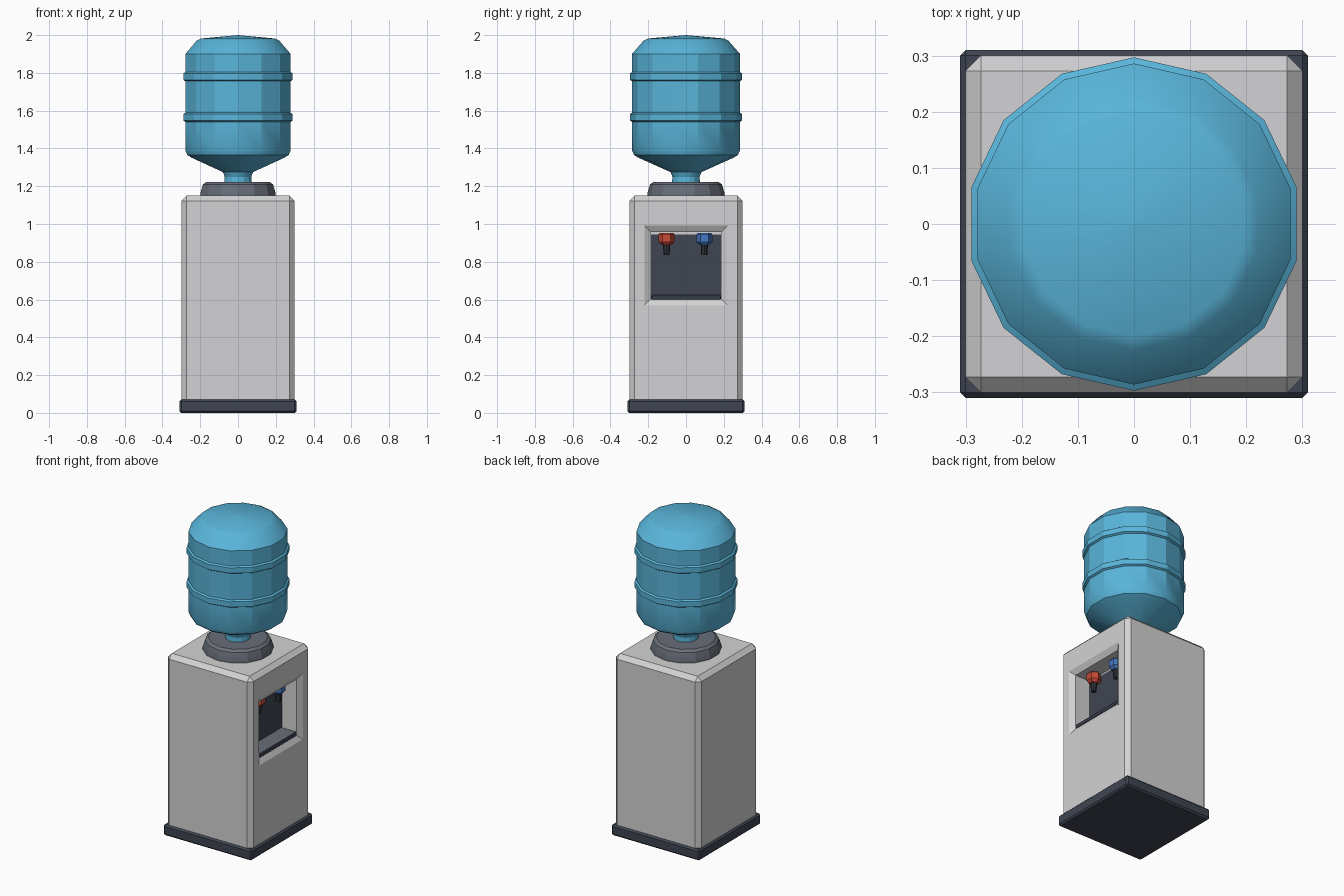
import bpy, bmesh, math
from mathutils import Vector

old = bpy.data.objects.get("Cube")
if old:
    bpy.data.objects.remove(old, do_unlink=True)


def material(name, r, g, b):
    m = bpy.data.materials.new(name)
    m.use_nodes = True
    m.diffuse_color = (r, g, b, 1)
    m.node_tree.nodes["Principled BSDF"].inputs["Base Color"].default_value = (r, g, b, 1)
    return m


LIGHT = material("light grey plastic", 0.65, 0.65, 0.66)
DARK = material("dark slate plastic", 0.05, 0.06, 0.085)
GREY = material("mid grey plastic", 0.14, 0.155, 0.19)
BLACK = material("nozzle black", 0.03, 0.033, 0.042)
WATER = material("bottle blue", 0.10, 0.46, 0.70)
RED = material("hot red", 0.58, 0.07, 0.04)
BLUE = material("cold blue", 0.06, 0.19, 0.55)


def finish(bm, name, mat, smooth_angle=None):
    bmesh.ops.recalc_face_normals(bm, faces=bm.faces)
    mesh = bpy.data.meshes.new(name)
    bm.to_mesh(mesh)
    bm.free()
    mesh.materials.append(mat)
    ob = bpy.data.objects.new(name, mesh)
    bpy.context.collection.objects.link(ob)
    if smooth_angle:
        bpy.ops.object.select_all(action='DESELECT')
        ob.select_set(True)
        bpy.context.view_layer.objects.active = ob
        bpy.ops.object.shade_smooth_by_angle(angle=math.radians(smooth_angle))
    return ob


def box(name, mat, low, high, bevel=0):
    bm = bmesh.new()
    bmesh.ops.create_cube(bm, size=1)
    low, high = Vector(low), Vector(high)
    for v in bm.verts:
        v.co = (low + high) / 2 + v.co * (high - low)
    if bevel:
        bmesh.ops.bevel(bm, geom=bm.edges[:], offset=bevel, segments=1, affect='EDGES')
    return finish(bm, name, mat)


def loft(name, mat, loops, smooth_angle=None):
    """Skin a row of equal-length point loops and cap both ends."""
    bm = bmesh.new()
    rings = [[bm.verts.new(p) for p in loop] for loop in loops]
    n = len(rings[0])
    for a, b in zip(rings, rings[1:]):
        for i in range(n):
            j = (i + 1) % n
            bm.faces.new((a[i], a[j], b[j], b[i]))
    bm.faces.new(rings[0])
    bm.faces.new(rings[-1])
    return finish(bm, name, mat, smooth_angle)


def lathe(name, mat, profile, sides, x=0, y=0, smooth_angle=None):
    """Turn (radius, height) points about a vertical axis, first corner on +y."""
    steps = [math.tau * i / sides for i in range(sides)]
    loops = [[(x + r * math.sin(t), y + r * math.cos(t), z) for t in steps]
             for r, z in profile]
    return loft(name, mat, loops, smooth_angle)


# Cabinet on a plinth
box("base_plinth", DARK, (-0.31, -0.31, 0), (0.31, 0.31, 0.07), 0.01)
cabinet = box("cabinet", LIGHT, (-0.30, -0.30, 0.04), (0.30, 0.30, 1.15), 0.027)

# Niche with a chamfered mouth, cut into the +x side
BACK = 0.175


def niche_loop(x, grow):
    w, lo, hi = 0.187 + grow, 0.603 - grow, 0.957 + grow
    return [(x, -w, lo), (x, w, lo), (x, w, hi), (x, -w, hi)]


cutter = loft("niche_cutter", LIGHT, [niche_loop(BACK, 0), niche_loop(0.28, 0),
                                      niche_loop(0.30, 0.034), niche_loop(0.34, 0.034)])
cutter.hide_render = True
cut = cabinet.modifiers.new("niche", 'BOOLEAN')
cut.operation = 'DIFFERENCE'
cut.solver = 'EXACT'
cut.object = cutter
bpy.context.view_layer.objects.active = cabinet
bpy.ops.object.modifier_apply(modifier="niche")
bpy.data.objects.remove(cutter, do_unlink=True)

# Niche lining and drip tray
box("niche_back_panel", DARK, (BACK - 0.01, -0.186, 0.604), (BACK + 0.004, 0.186, 0.945))
box("drip_tray", DARK, (BACK, -0.185, 0.60), (0.285, 0.185, 0.624), 0.004)
box("drip_grille", GREY, (BACK + 0.004, -0.18, 0.62), (0.28, 0.18, 0.627))

# Hot and cold taps
for label, mat, y in (("hot", RED, -0.103), ("cold", BLUE, 0.097)):
    lathe(label + "_tap", mat,
          [(0.026, 0.888), (0.042, 0.905), (0.042, 0.945), (0.036, 0.952)], 6, 0.215, y)
    lathe(label + "_nozzle", BLACK, [(0.016, 0.835), (0.019, 0.89)], 8, 0.215, y)

# Collar holding the bottle
lathe("bottle_collar", GREY,
      [(0.204, 1.148), (0.204, 1.165), (0.190, 1.21), (0.172, 1.223), (0.08, 1.223)],
      14, smooth_angle=24)

# Upturned bottle with two raised ribs
profile = [(0.075, 1.20), (0.072, 1.25), (0.082, 1.275), (0.25, 1.35), (0.275, 1.365), (0.286, 1.39)]
for z in (1.565, 1.78):
    profile += [(0.286, z - 0.024), (0.297, z - 0.017), (0.297, z + 0.017), (0.286, z + 0.024)]
profile += [(0.286, 1.90), (0.225, 1.97), (0.20, 1.982), (0.002, 2.0)]
lathe("water_bottle", WATER, profile, 14, smooth_angle=24)
